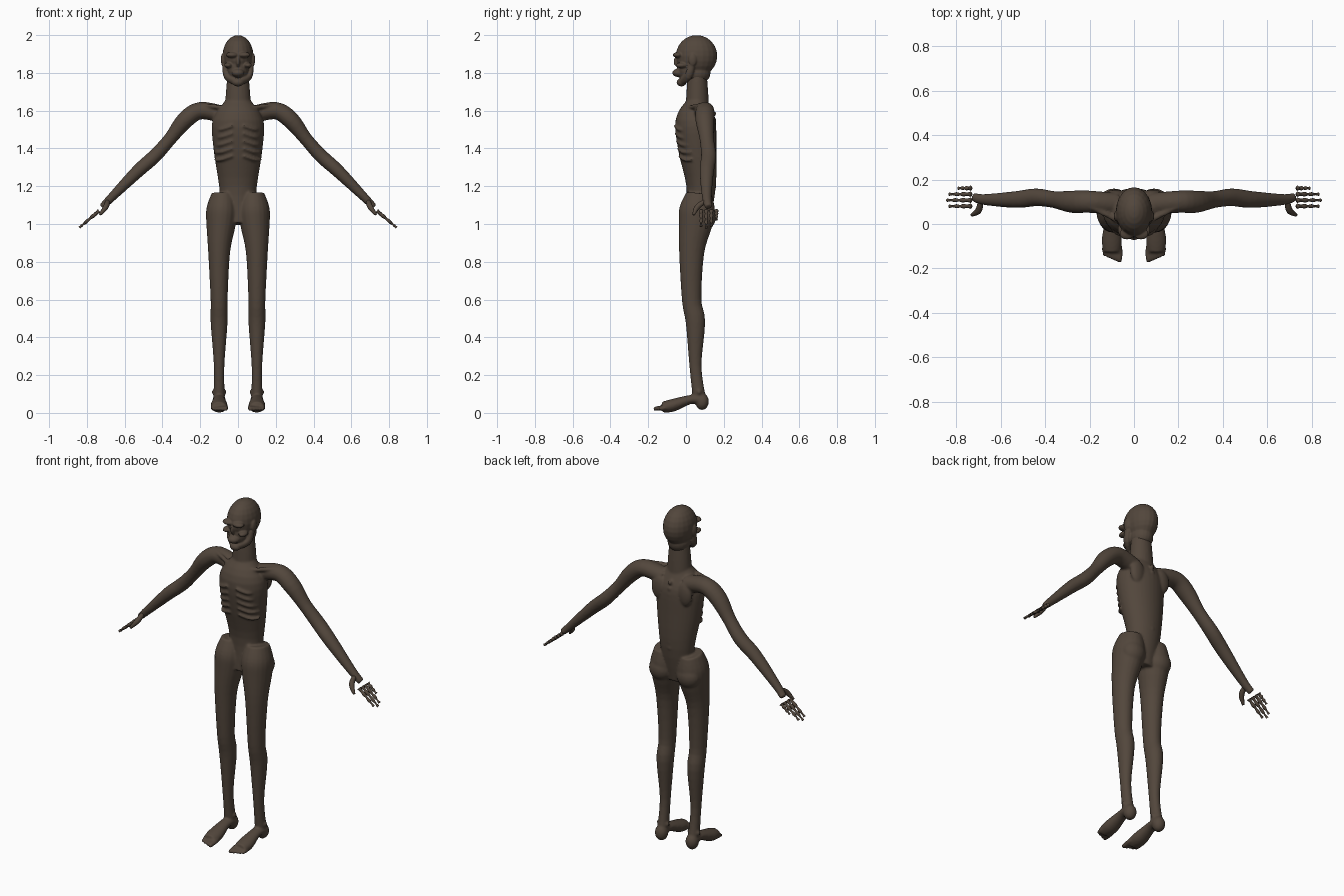
import bpy, bmesh, math
from mathutils import Vector, Matrix

cube = bpy.data.objects.get("Cube")
if cube:
    bpy.data.objects.remove(cube, do_unlink=True)

skin = bpy.data.materials.new("dark_brown_skin")
skin.use_nodes = True
colour = (0.085, 0.062, 0.045, 1)
skin.diffuse_color = colour
shader = skin.node_tree.nodes["Principled BSDF"]
shader.inputs["Base Color"].default_value = colour

ACROSS, DEPTH, UPWARD = Matrix.Identity(3)
SIDES = {"left": 1, "right": -1}


def flow(stations, steps=4):
    """Smooth run of x, y, z, radius through the given stations."""
    points = [Vector(station) for station in stations]
    last = len(points) - 1
    result = []
    for index in range(last):
        before, start = points[max(index - 1, 0)], points[index]
        end, after = points[index + 1], points[min(index + 2, last)]
        for step in range(steps):
            f = step / steps
            leave, arrive = (end - before) / 2, (after - start) / 2
            bend = (end - start) * 3 - leave * 2 - arrive
            settle = leave + arrive - (end - start) * 2
            result.append(start + leave * f + bend * f ** 2 + settle * f ** 3)
    return result + [points[last]]


def limb(bm, stations, axis, ratio=1, side=1, sides=20):
    """Closed tube through the stations; ratio flattens it away from the axis."""
    rings = flow(stations)
    centres = [Vector((ring.x * side, ring.y, ring.z)) for ring in rings]
    loops = []
    for index, (centre, ring) in enumerate(zip(centres, rings)):
        following = centres[min(index + 1, len(centres) - 1)]
        heading = following - centres[max(index - 1, 0)]
        other = heading.cross(axis).normalized()
        main = other.cross(heading).normalized()
        loop = []
        for corner in range(sides):
            angle = math.tau * corner / sides
            offset = main * math.cos(angle) + other * math.sin(angle) * ratio
            loop.append(bm.verts.new(centre + offset * ring.w))
        loops.append(loop)
    faces = [bm.faces.new(loops[0]), bm.faces.new(loops[-1])]
    for lower, upper in zip(loops, loops[1:]):
        for corner in range(sides):
            beside = (corner + 1) % sides
            faces.append(bm.faces.new((lower[corner], lower[beside], upper[beside], upper[corner])))
    bmesh.ops.recalc_face_normals(bm, faces=faces)


def lump(bm, centre, radii, side=1):
    """Ellipsoid mass, placed on the chosen side."""
    x, y, z = centre
    place = Matrix.Translation((x * side, y, z)) @ Matrix.Diagonal((*radii, 1))
    bmesh.ops.create_uvsphere(bm, u_segments=20, v_segments=12, radius=1, matrix=place)


def finish(bm, name):
    """Make a smooth shaded object from the gathered parts."""
    mesh = bpy.data.meshes.new(name)
    bm.to_mesh(mesh)
    bm.free()
    mesh.materials.append(skin)
    mesh.shade_smooth()
    part = bpy.data.objects.new(name, mesh)
    bpy.context.collection.objects.link(part)
    return part


def fuse(part, voxel):
    """Melt overlapping masses into one continuous skin."""
    remesh = part.modifiers.new("fuse", 'REMESH')
    remesh.mode = 'VOXEL'
    remesh.voxel_size = voxel
    remesh.use_smooth_shade = True
    soften = part.modifiers.new("soften", 'SMOOTH')
    soften.factor = 0.5
    soften.iterations = 4


# Trunk and neck
body = bmesh.new()
limb(body, [(0, .06, 1, .08), (0, .08, 1.2, .1), (0, .06, 1.4, .13),
            (0, .05, 1.55, .135), (0, .06, 1.65, .07)], ACROSS, .78, sides=32)
limb(body, [(0, .06, 1.6, .07), (0, .06, 1.7, .064), (0, .06, 1.8, .055)], ACROSS, .9)

# Knobs down the spine
for knob in range(12):
    lump(body, (0, .15, 1.2 + knob * .035), (.012, .012, .012))

for side in SIDES.values():
    # Ribs, collarbone and shoulder blade
    for rib in range(5):
        height, front = 1.34 + rib * .04, -.035 - rib * .006
        limb(body, [(.03, front, height + .02, .008), (.09, front + .025, height, .008),
                    (.12, .03, height, .008)], UPWARD, 1, side, 8)
    limb(body, [(.02, -.01, 1.61, .012), (.2, .08, 1.63, .012)], UPWARD, 1, side, 8)
    lump(body, (.085, .13, 1.53), (.045, .025, .07), side)

    # Arm from collar to palm
    limb(body, [(.08, .09, 1.58, .05), (.2, .1, 1.6, .05), (.28, .1, 1.55, .05),
                (.36, .11, 1.45, .038), (.44, .12, 1.36, .04), (.53, .11, 1.28, .038),
                (.67, .11, 1.14, .025), (.72, .12, 1.09, .02)], DEPTH, .92, side)

    # Leg from hip to ankle
    limb(body, [(.08, .07, 1.16, .06), (.085, .06, 1.08, .082), (.09, .05, 1, .078),
                (.1, .03, .85, .058), (.1, .03, .6, .045), (.1, .05, .48, .045),
                (.1, .05, .25, .028), (.1, .07, .08, .03)], ACROSS, 1.15, side)
    lump(body, (.09, .1, 1.04), (.07, .06, .07), side)

    # Ankle, heel and foot
    lump(body, (.1, .07, .11), (.04, .02, .02), side)
    lump(body, (.1, .085, .06), (.036, .036, .045), side)
    limb(body, [(.1, .08, .07, .035), (.1, .02, .07, .032),
                (.1, -.07, .04, .045), (.1, -.125, .03, .038)], ACROSS, .75, side)

    # Toes, shrinking outward from the big toe
    for toe in range(5):
        x, tip, size = .065 + toe * .017, -.172 + toe * .007, .0135 - toe * .0007
        limb(body, [(x, -.1, .03, size), (x, tip + .025, .024, size),
                    (x, tip, .02, size * .7)], ACROSS, 1, side, 10)
fuse(finish(body, "body"), .0065)

# Skull, snout, chin and nose bridge
head = bmesh.new()
lump(head, (0, .056, 1.89), (.082, .11, .11))
lump(head, (0, 0, 1.83), (.056, .045, .08))
lump(head, (0, .06, 1.8), (.062, .07, .06))
lump(head, (0, -.037, 1.8), (.034, .036, .023))
lump(head, (0, -.024, 1.75), (.032, .026, .022))
lump(head, (0, -.044, 1.86), (.011, .022, .03))

# Brow, cheekbone, ear and jaw on each side
for side in SIDES.values():
    lump(head, (.032, -.044, 1.895), (.034, .026, .015), side)
    lump(head, (.052, -.024, 1.84), (.022, .032, .014), side)
    lump(head, (.08, .035, 1.87), (.011, .022, .034), side)
    limb(head, [(.07, .03, 1.84, .013), (.06, .01, 1.78, .015),
                (.01, -.03, 1.75, .013)], ACROSS, 1.4, side)
fuse(finish(head, "head"), .0045)

# Bony fingers with swollen knuckles, and the thumb
for label, side in SIDES.items():
    hand = bmesh.new()
    for finger, reach in enumerate((.83, .84, .83, .79)):
        start, bones = .735, []
        for joint in range(7):
            x = start + (reach - start) * joint / 6
            swell = .012 if joint % 2 == 0 else .008
            bones.append((x, .08 + finger * .027, 1.07 - (x - start) * .85, swell - joint * .0007))
        limb(hand, bones, DEPTH, 1, side, 10)
    limb(hand, [(.69, .1, 1.12, .012), (.7, .06, 1.09, .015), (.73, .04, 1.05, .007)],
         ACROSS, 1, side, 10)
    finish(hand, label + "_fingers")
